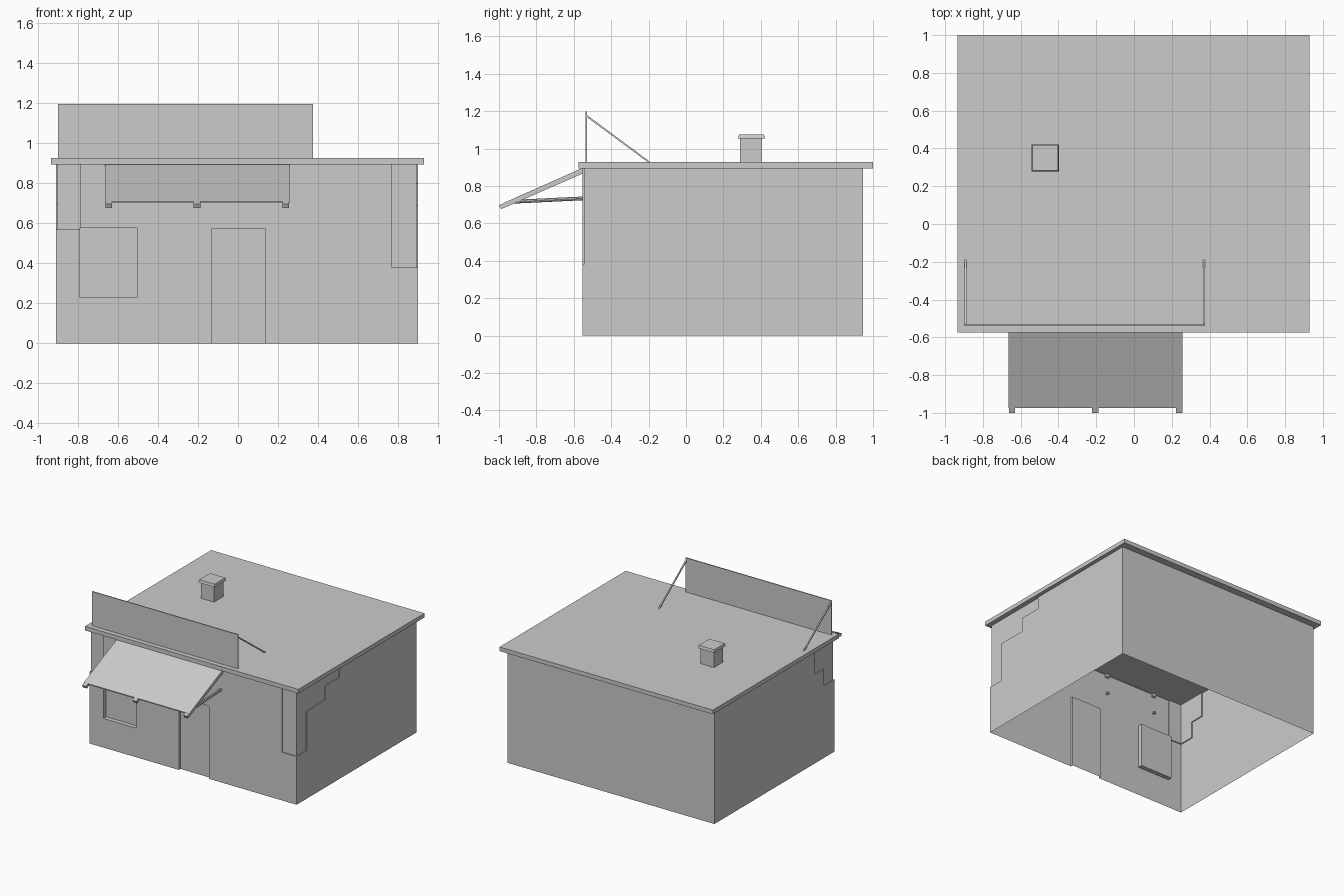
import bpy, bmesh
from mathutils import Vector

if "Cube" in bpy.data.objects:
    bpy.data.objects.remove(bpy.data.objects["Cube"])


def mesh_object(name, bm):
    bmesh.ops.recalc_face_normals(bm, faces=bm.faces)
    me = bpy.data.meshes.new(name)
    bm.to_mesh(me)
    bm.free()
    ob = bpy.data.objects.new(name, me)
    bpy.context.collection.objects.link(ob)
    return ob


def prism(name, profile, x0, x1):
    """Extrude a (y, z) profile along x."""
    bm = bmesh.new()
    face = bm.faces.new([bm.verts.new((x0, y, z)) for y, z in profile])
    new = bmesh.ops.extrude_face_region(bm, geom=[face])["geom"]
    bmesh.ops.translate(bm, vec=(x1 - x0, 0, 0),
                        verts=[v for v in new if isinstance(v, bmesh.types.BMVert)])
    return mesh_object(name, bm)


def box(name, x0, x1, y0, y1, z0, z1):
    return prism(name, [(y0, z0), (y1, z0), (y1, z1), (y0, z1)], x0, x1)


def rod(name, a, b, r, sides=8):
    a, b = Vector(a), Vector(b)
    bm = bmesh.new()
    bmesh.ops.create_cone(bm, cap_ends=True, segments=sides, radius1=r, radius2=r,
                          depth=(b - a).length)
    bmesh.ops.rotate(bm, verts=bm.verts,
                     matrix=(b - a).to_track_quat('Z', 'Y').to_matrix())
    bmesh.ops.translate(bm, verts=bm.verts, vec=(a + b) / 2)
    return mesh_object(name, bm)


# Walls, carved with window, door and stepped worn plaster at the front corners
XL, XR, YF, YB, TOP = -0.91, 0.90, -0.553, 0.945, 0.90
D = 0.008
walls = box("walls", XL, XR, YF, YB, 0, TOP)
cuts = [
    (-0.79, -0.505, -0.7, YF + 0.035, 0.23, 0.578),    # window
    (-0.13, 0.135, -0.7, YF + 0.02, -0.1, 0.575),      # door
    (0.77, 1.1, -0.7, YF + D, 0.38, 1.1),              # right corner, front
    (XL - 0.2, -0.79, -0.7, YF + D, 0.57, 1.1),        # left corner, front
]
for y, z in [(-0.425, 0.38), (-0.19, 0.69), (-0.015, 0.80)]:
    cuts.append((XR - D, 1.1, -0.7, y, z, 1.1))
for y, z in [(-0.425, 0.57), (-0.31, 0.70)]:
    cuts.append((XL - 0.2, XL + D, -0.7, y, z, 1.1))
bpy.context.view_layer.objects.active = walls
for c in cuts:
    cutter = box("cutter", *c)
    cutter.hide_render = True
    mod = walls.modifiers.new("cut", 'BOOLEAN')
    mod.operation, mod.solver, mod.object = 'DIFFERENCE', 'EXACT', cutter
    bpy.ops.object.modifier_apply(modifier=mod.name)
    bpy.data.objects.remove(cutter)

# Open the bottom and the top of the shell
bm = bmesh.new()
bm.from_mesh(walls.data)
ends = [f for f in bm.faces if all(v.co.z < 1e-4 for v in f.verts)
        or all(v.co.z > TOP - 1e-4 for v in f.verts)]
bmesh.ops.delete(bm, geom=ends, context='FACES')
bm.to_mesh(walls.data)
bm.free()

# Roof slab
box("roof", -0.935, 0.93, -0.575, 1.0, 0.895, 0.928)

# Chimney with a bevelled cap
box("chimney", -0.528, -0.412, 0.29, 0.405, 0.925, 1.056)
cx, cy = -0.47, 0.35
bm = bmesh.new()
rings = []
for h, z in [(0.072, 1.054), (0.067, 1.075)]:
    rings.append([bm.verts.new((cx + h * sx, cy + h * sy, z))
                  for sx, sy in [(-1, -1), (1, -1), (1, 1), (-1, 1)]])
for r in rings:
    bm.faces.new(r)
for i in range(4):
    j = (i + 1) % 4
    bm.faces.new([rings[0][i], rings[0][j], rings[1][j], rings[1][i]])
mesh_object("chimney_cap", bm)

# Blank sign board on the roof and its slanted braces
box("sign_board", -0.90, 0.375, -0.538, -0.529, 0.925, 1.198)
for x in (-0.892, 0.371):
    prism("sign_brace", [(-0.532, 1.170), (-0.195, 0.921), (-0.190, 0.928), (-0.532, 1.181)],
          x - 0.005, x + 0.005)


# Awning: sloping beams, thin panels and round struts
def slope(y):
    return 0.902 + 0.445 * (y + 0.54)


for x in (-0.646, -0.205, 0.239):
    prism("awning_beam", [(-0.54, slope(-0.54)), (-0.54, slope(-0.54) - 0.030),
                          (-0.989, slope(-0.989) - 0.026), (-1.0, slope(-1.0))],
          x - 0.017, x + 0.017)
    rod("awning_strut", (x, -0.925, 0.716), (x, -0.53, 0.735), 0.01)
for x0, x1 in [(-0.665, -0.205), (-0.205, 0.257)]:
    prism("awning_panel", [(y, slope(y) + dz) for y, dz in
                           [(-0.55, 0.001), (-0.975, 0.001), (-0.975, -0.007), (-0.55, -0.007)]],
          x0, x1)
